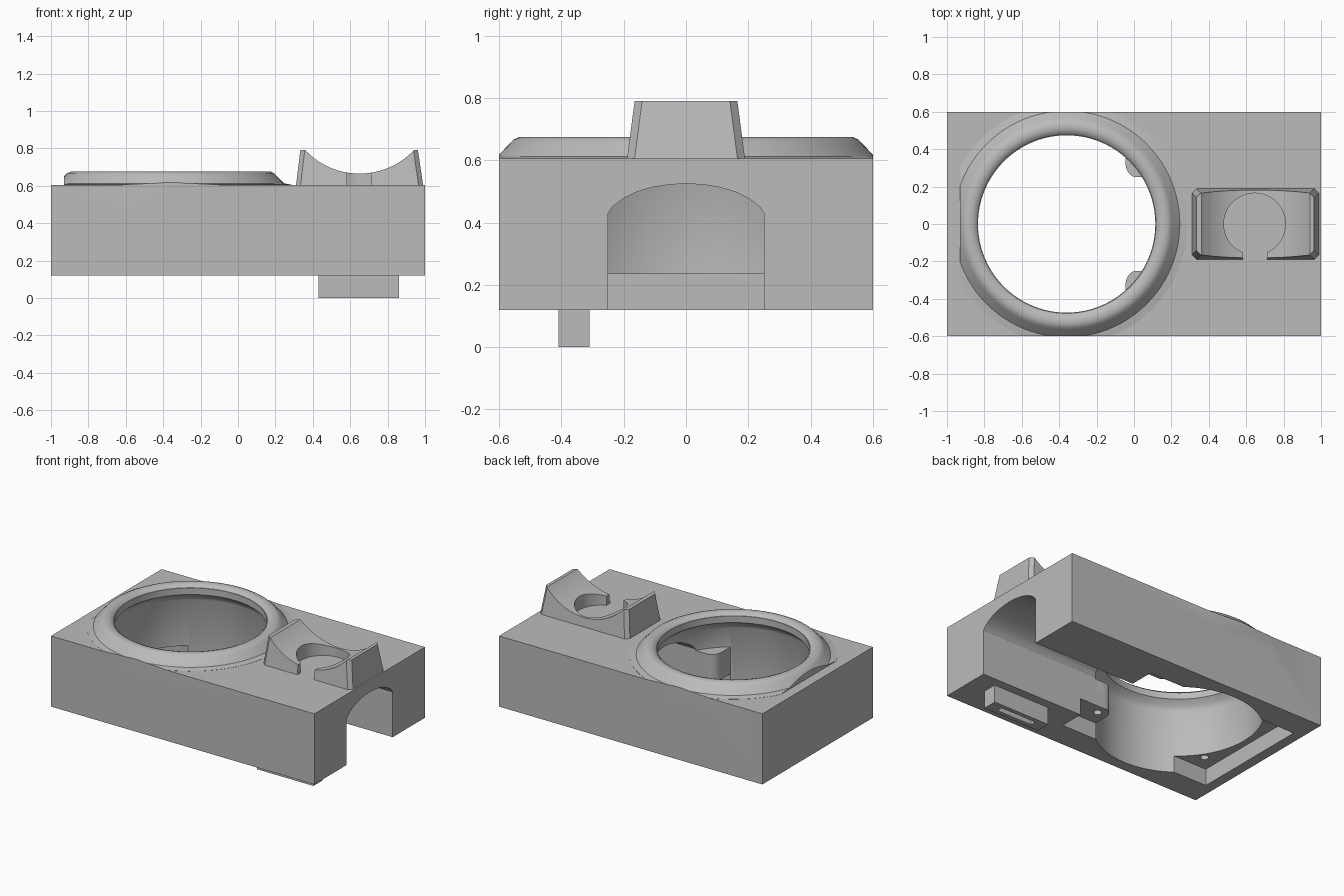
import bpy, bmesh, math
from mathutils import Matrix, Vector

old = bpy.data.objects.get("Cube")
if old:
    bpy.data.objects.remove(old, do_unlink=True)

grey = bpy.data.materials.new("plain grey")
grey.use_nodes = True
colour = (0.5, 0.5, 0.5, 1)
grey.diffuse_color = colour
grey.node_tree.nodes["Principled BSDF"].inputs["Base Color"].default_value = colour

TOP, BASE = 0.605, 0.12      # block top and underside
LEDGE = 0.235                # depth of the underside recess
CX = -0.36                   # centre of the round opening


def finish(name, bm):
    bmesh.ops.recalc_face_normals(bm, faces=bm.faces)
    mesh = bpy.data.meshes.new(name)
    bm.to_mesh(mesh)
    bm.free()
    mesh.materials.append(grey)
    obj = bpy.data.objects.new(name, mesh)
    bpy.context.collection.objects.link(obj)
    return obj


def box(name, x0, x1, y0, y1, z0, z1):
    bm = bmesh.new()
    bmesh.ops.create_cube(bm, size=1)
    bmesh.ops.scale(bm, vec=(x1 - x0, y1 - y0, z1 - z0), verts=bm.verts)
    bmesh.ops.translate(bm, vec=((x0 + x1) / 2, (y0 + y1) / 2, (z0 + z1) / 2), verts=bm.verts)
    return finish(name, bm)


def prism(name, points, move):
    """Extrude a closed outline of 3D points along a vector."""
    bm = bmesh.new()
    face = bm.faces.new([bm.verts.new(p) for p in points])
    new = bmesh.ops.extrude_face_region(bm, geom=[face])["geom"]
    verts = [g for g in new if isinstance(g, bmesh.types.BMVert)]
    bmesh.ops.translate(bm, vec=move, verts=verts)
    return finish(name, bm)


def disc(name, x, y, r, z0, z1, sides=32):
    ring = [(x + r * math.cos(a), y + r * math.sin(a), z0)
            for a in (math.tau * i / sides for i in range(sides))]
    return prism(name, ring, (0, 0, z1 - z0))


def lathe(name, profile, steps=96):
    """Spin a profile that starts and ends on the axis."""
    bm = bmesh.new()
    verts = [bm.verts.new((r, 0, z)) for r, z in profile]
    edges = [bm.edges.new(pair) for pair in zip(verts, verts[1:])]
    bmesh.ops.spin(bm, geom=verts + edges, cent=(0, 0, 0), axis=(0, 0, 1),
                   angle=math.tau, steps=steps)
    bmesh.ops.remove_doubles(bm, verts=bm.verts, dist=0.0001)
    bmesh.ops.translate(bm, vec=(CX, 0, 0), verts=bm.verts)
    return finish(name, bm)


def combine(target, tool, operation="DIFFERENCE"):
    mod = target.modifiers.new(tool.name, "BOOLEAN")
    mod.object, mod.operation, mod.solver = tool, operation, "EXACT"
    bpy.context.view_layer.update()
    graph = bpy.context.evaluated_depsgraph_get()
    mesh = bpy.data.meshes.new_from_object(target.evaluated_get(graph))
    target.modifiers.clear()
    target.data = mesh
    bpy.data.objects.remove(tool, do_unlink=True)


def smooth(obj, degrees=30):
    bpy.ops.object.select_all(action="DESELECT")
    obj.select_set(True)
    bpy.context.view_layer.objects.active = obj
    bpy.ops.object.shade_smooth_by_angle(angle=math.radians(degrees))


# Block with a rounded collar, trimmed to the block sides
body = box("body", -1, 1, -0.6, 0.6, BASE, TOP)
collar = lathe("collar", [(0, 0.5), (0.645, 0.5), (0.645, 0.606), (0.605, 0.613), (0.565, 0.655),
                          (0.553, 0.667), (0.535, 0.675), (0.51, 0.675), (0.49, 0.668),
                          (0.478, 0.655), (0, 0.655)])
combine(collar, box("trim", -0.93, 0.5, -0.6, 0.6, 0.4, 0.9), "INTERSECT")
combine(body, collar, "UNION")

# Round opening through the collar, wider inside the block
combine(body, lathe("opening", [(0, 0), (0.525, 0), (0.525, 0.55), (0.51, 0.58), (0.474, 0.61),
                                (0.474, 0.8), (0, 0.8)]))

# Bosses standing in the opening beside the tunnel
for side in (-1, 1):
    boss = disc("boss", 0.03, side * 0.32, 0.075, LEDGE, 0.42)
    ys = sorted((side * 0.25, side * 0.45))
    combine(boss, box("boss_root", 0.03, 0.2, *ys, LEDGE, 0.42), "UNION")
    ys = sorted((side * 0.32, side * 0.45))
    combine(boss, box("boss_side", -0.045, 0.1, *ys, LEDGE, 0.42), "UNION")
    combine(body, boss, "UNION")

# Rectangular recess in the underside
combine(body, box("recess", -0.93, 0.22, -0.42, 0.42, 0, LEDGE))

# Arched tunnel from the end face to the opening
half = [(0.25, 0.43), (0.235, 0.452), (0.205, 0.475), (0.16, 0.498), (0.11, 0.513), (0.055, 0.522)]
arch = [(0.25, 0)] + half + [(0, 0.525)] + [(-y, z) for y, z in reversed(half)] + [(-0.25, 0)]
combine(body, prism("tunnel", [(-0.3, y, z) for y, z in arch], (1.5, 0, 0)))

# Screw holes in the recess corners
for x in (-0.83, 0.03):
    for y in (-0.315, 0.315):
        combine(body, disc("screw_hole", x, y, 0.026, 0.2, 0.36, 20))
smooth(body)

# Saddle: tapered block with chamfered corners
bm = bmesh.new()
rings = []
for x0, x1, y, z in ((0.31, 0.99, 0.19, TOP - 0.005), (0.333, 0.962, 0.165, 0.79)):
    c = 0.024
    outline = [(x0 + c, -y), (x1 - c, -y), (x1, c - y), (x1, y - c),
               (x1 - c, y), (x0 + c, y), (x0, y - c), (x0, c - y)]
    rings.append([bm.verts.new((px, py, z)) for px, py in outline])
    bm.faces.new(rings[-1])
for i in range(8):
    j = (i + 1) % 8
    bm.faces.new((rings[0][i], rings[0][j], rings[1][j], rings[1][i]))
saddle = finish("saddle", bm)

# Hollow cradle, round socket and front slot of the saddle
cradle = [(0.65 + 0.4 * math.cos(a), -0.5, 1.065 + 0.4 * math.sin(a))
          for a in (math.tau * i / 96 for i in range(96))]
combine(saddle, prism("cradle", cradle, (0, 1, 0)))
combine(saddle, disc("socket", 0.645, 0, 0.165, 0.5, 1, 48))
combine(saddle, box("slot", 0.583, 0.71, -0.4, 0, 0.5, 1))
smooth(saddle)

# Foot under the block with a narrow groove
foot = box("foot", 0.43, 0.86, -0.41, -0.31, 0, BASE)
combine(foot, box("groove", 0.51, 0.78, -0.38, -0.34, -0.1, 0.08))
